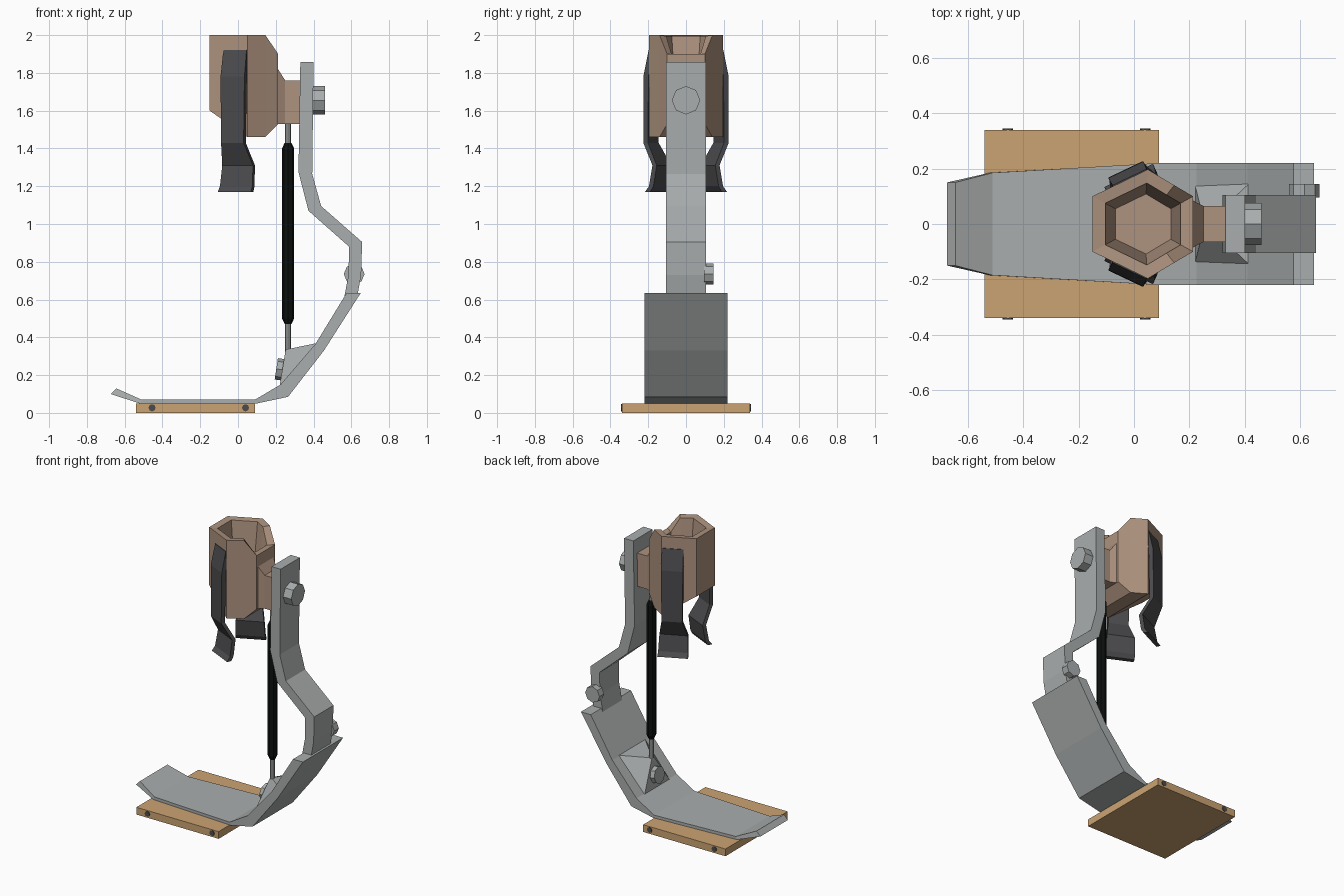
import bpy, bmesh
from mathutils import Vector, Matrix

if "Cube" in bpy.data.objects:
    bpy.data.objects.remove(bpy.data.objects["Cube"])


def material(name, rgb):
    m = bpy.data.materials.new(name)
    m.diffuse_color = (*rgb, 1)
    m.use_nodes = True
    m.node_tree.nodes["Principled BSDF"].inputs["Base Color"].default_value = m.diffuse_color
    return m


METAL = material("light_metal", (0.40, 0.42, 0.42))
WOOD = material("wood", (0.60, 0.37, 0.17))
SKIN = material("tan_shell", (0.42, 0.29, 0.21))
DARK = material("dark_strap", (0.07, 0.07, 0.075))
BLACK = material("black_damper", (0.004, 0.005, 0.005))


def finish(name, bm, mat):
    bmesh.ops.recalc_face_normals(bm, faces=bm.faces)
    me = bpy.data.meshes.new(name)
    bm.to_mesh(me)
    bm.free()
    me.materials.append(mat)
    ob = bpy.data.objects.new(name, me)
    bpy.context.collection.objects.link(ob)
    return ob


def loft(name, rings, mat):
    """Join equal rings of points; both ends are capped with strips."""
    bm = bmesh.new()
    vs = [[bm.verts.new(p) for p in r] for r in rings]
    n = len(vs[0])
    for a, b in zip(vs, vs[1:]):
        for i in range(n):
            j = (i + 1) % n
            bm.faces.new((a[i], a[j], b[j], b[i]))
    for r in (vs[0], vs[-1]):
        for i in range(n // 2 - 1):
            bm.faces.new((r[i], r[i + 1], r[n - 2 - i], r[n - 1 - i]))
    return finish(name, bm, mat)


def bar(name, stations, mat):
    """Bent bar: each station is inner x,z, outer x,z and half width."""
    return loft(name, [[(a, -w, b), (a, w, b), (c, w, d), (c, -w, d)]
                       for a, b, c, d, w in stations], mat)


def cyl(name, centre, axis, r, depth, sides, mat, r2=None):
    bm = bmesh.new()
    rot = Vector(axis).to_track_quat('Z', 'Y').to_matrix().to_4x4()
    bmesh.ops.create_cone(bm, cap_ends=True, segments=sides, radius1=r,
                          radius2=r if r2 is None else r2, depth=depth,
                          matrix=Matrix.Translation(centre) @ rot)
    return finish(name, bm, mat)


# Wooden sole plate with flush bolts on both long edges
bar("sole_plate", [(-.54, .05, -.54, 0, .34), (.09, .05, .09, 0, .34)], WOOD)
for s in (-1, 1):
    for x in (-.455, .04):
        cyl("sole_bolt", (x, s * .338, .027), (0, s, 0), .019, .012, 8, DARK)

# Curved foot blade
bar("foot_blade", [
    (-.645, .13, -.675, .10, .15),
    (-.51, .07, -.52, .05, .185),
    (.09, .07, .10, .05, .22),
    (.225, .15, .265, .085, .22),
    (.41, .365, .455, .33, .22),
    (.575, .635, .65, .635, .22)], METAL)

# Cranked upright
bar("upright", [
    (.33, 1.858, .40, 1.858, .105),
    (.32, 1.275, .393, 1.265, .105),
    (.373, 1.07, .44, 1.095, .105),
    (.588, .88, .657, .905, .105),
    (.585, .73, .652, .73, .105),
    (.56, .60, .63, .61, .105)], METAL)

# Pyramid bracket on the blade
loft("damper_bracket", [
    [(.22, .14, .14), (.22, -.14, .14), (.42, -.15, .37), (.42, .15, .37)],
    [(.252, .015, .335), (.252, -.015, .335),
     (.275, -.015, .34), (.275, .015, .34)]], METAL)
cyl("bracket_bolt", (.225, 0, .23), (-.99, 0, .15), .057, .045, 8, METAL)

# Damper rod and black sleeve with chamfered ends
cyl("damper_rod", (.265, 0, .93), (0, 0, 1), .016, 1.24, 8, METAL)
cyl("damper_sleeve", (.265, 0, .95), (0, 0, 1), .032, .90, 8, BLACK)
for s in (-1, 1):
    cyl("sleeve_end", (.265, 0, .95 + s * .465), (0, 0, s),
        .032, .03, 8, BLACK, .018)

# Bolts on the upright
cyl("top_bolt", (.425, 0, 1.655), (1, 0, 0), .075, .07, 8, METAL)
cyl("side_bolt", (.615, .12, .735), (0, 1, 0), .055, .05, 8, METAL)

# Hollow socket: half outline x, y, bottom z, top z
HALF = [(-.15, .10, 1.60, 2.0), (.05, .197, 1.46, 2.0),
        (.145, .14, 1.46, 2.0), (.213, .10, 1.53, 1.90)]


def ring(level, scale):
    pts = [(.035 + (x - .035) * scale, y * scale, level(b, t))
           for x, y, b, t in HALF]
    return pts + [(x, -y, z) for x, y, z in reversed(pts)]


loft("socket", [ring(lambda b, t: b, 1), ring(lambda b, t: t, 1),
                ring(lambda b, t: t - .005, .75),
                ring(lambda b, t: 1.66, .55)], SKIN)

# Neck between socket and upright
bar("socket_neck", [
    (.195, 1.84, .195, 1.53, .095), (.212, 1.82, .212, 1.53, .085),
    (.25, 1.76, .25, 1.53, .065), (.335, 1.76, .335, 1.53, .065)], SKIN)

# Side straps lying against the slanted socket faces
# (height, inner offset, outer offset, half width)
STRAP = [(1.92, -.02, .003, .068), (1.78, .003, .033, .07),
         (1.43, .008, .035, .066), (1.31, -.055, -.03, .09),
         (1.20, -.038, -.012, .095), (1.17, -.02, .01, .097)]
for s in (-1, 1):
    mid = Vector((-.015, s * .166, 0))
    along = Vector((.903, s * .43, 0))
    out = Vector((-.43, s * .903, 0))
    rings = []
    for z, d0, d1, w in STRAP:
        rings.append([mid + along * a + out * d + Vector((0, 0, z))
                      for a, d in ((-w, d0), (w, d0), (w, d1), (-w, d1))])
    loft("side_strap", rings, DARK)
